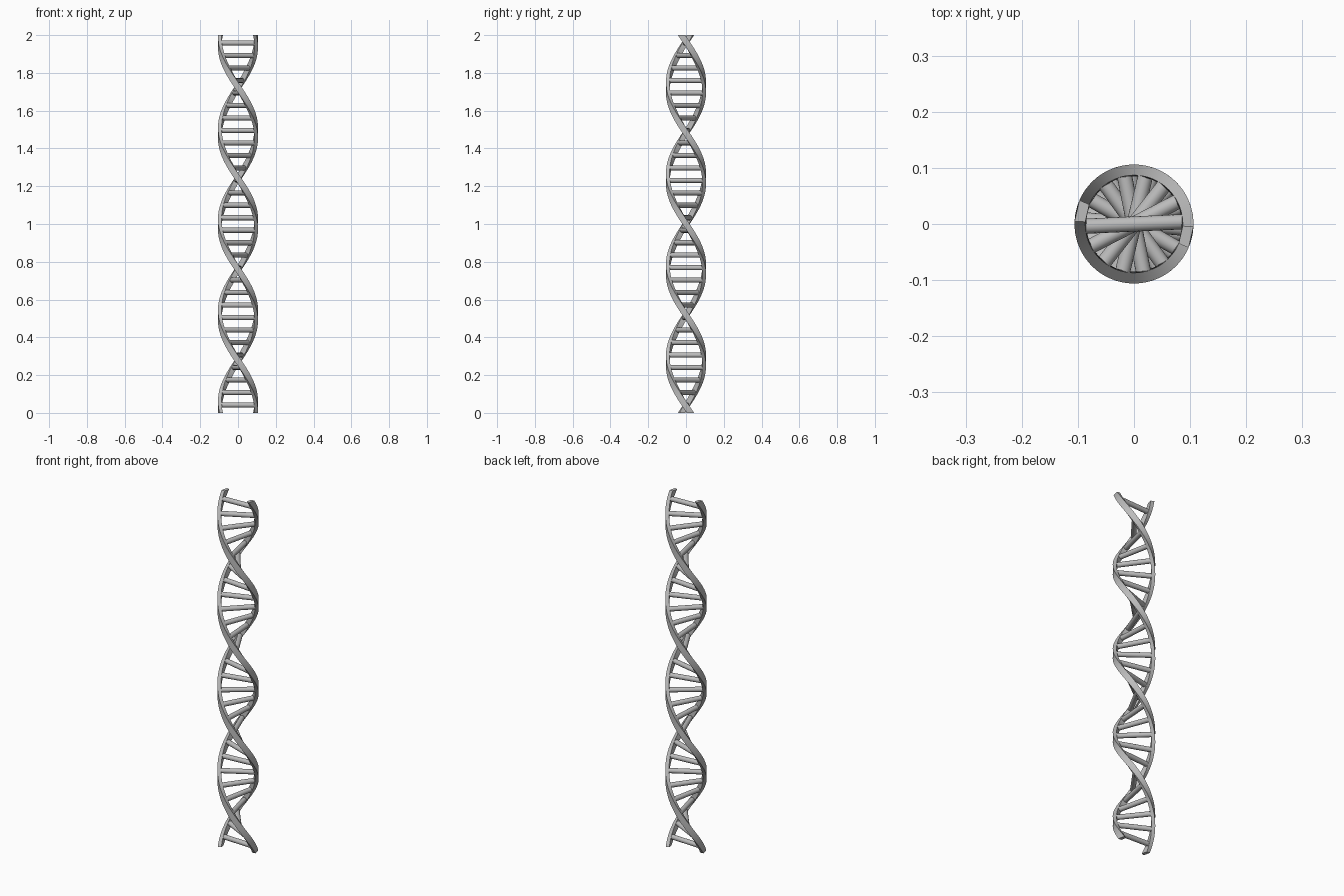
import bpy, bmesh, math
from mathutils import Matrix, Vector

if "Cube" in bpy.data.objects:
    bpy.data.objects.remove(bpy.data.objects["Cube"])

HEIGHT, PITCH = 2.0, 0.965
INNER, OUTER = 0.087, 0.106
HALF_ARC = math.radians(10.5)
STEPS, RUNGS = 192, 30

grey = bpy.data.materials.new("light grey")
grey.use_nodes = True
colour = (0.5, 0.5, 0.5, 1)
grey.diffuse_color = colour
grey.node_tree.nodes["Principled BSDF"].inputs["Base Color"].default_value = colour


def twist(z):
    """Angle of the ladder at height z (clockwise going up)."""
    return -math.tau * (z - HEIGHT / 2) / PITCH


def add_object(name, bm):
    bmesh.ops.recalc_face_normals(bm, faces=bm.faces)
    mesh = bpy.data.meshes.new(name)
    bm.to_mesh(mesh)
    bm.free()
    mesh.materials.append(grey)
    ob = bpy.data.objects.new(name, mesh)
    bpy.context.collection.objects.link(ob)
    bpy.ops.object.select_all(action="DESELECT")
    ob.select_set(True)
    bpy.context.view_layer.objects.active = ob
    bpy.ops.object.shade_smooth_by_angle(angle=math.radians(40))
    return ob


def add_strand(name, phase):
    """Flat ribbon swept up a helix, cut level at both ends."""
    bm = bmesh.new()
    corners = [(INNER, -HALF_ARC), (OUTER, -HALF_ARC), (OUTER, HALF_ARC), (INNER, HALF_ARC)]
    rings = []
    for i in range(STEPS + 1):
        z = HEIGHT * i / STEPS
        a = twist(z) + phase
        rings.append([bm.verts.new((r * math.cos(a + d), r * math.sin(a + d), z)) for r, d in corners])
    for low, high in zip(rings, rings[1:]):
        for k in range(4):
            n = (k + 1) % 4
            bm.faces.new((low[k], low[n], high[n], high[k]))
    bm.faces.new(rings[0])
    bm.faces.new(rings[-1])
    add_object(name, bm)


# Two opposite rails
add_strand("strand_left", 0)
add_strand("strand_right", math.pi)

# Round rungs joining the rails
bm = bmesh.new()
for i in range(RUNGS):
    z = 0.042 + i * (HEIGHT - 0.084) / (RUNGS - 1)
    place = (Matrix.Translation(Vector((0, 0, z))) @ Matrix.Rotation(twist(z), 4, "Z")
             @ Matrix.Rotation(math.pi / 2, 4, "Y"))
    bmesh.ops.create_cone(bm, cap_ends=True, segments=16, radius1=0.0135, radius2=0.0135,
                          depth=0.19, matrix=place)
add_object("rungs", bm)
